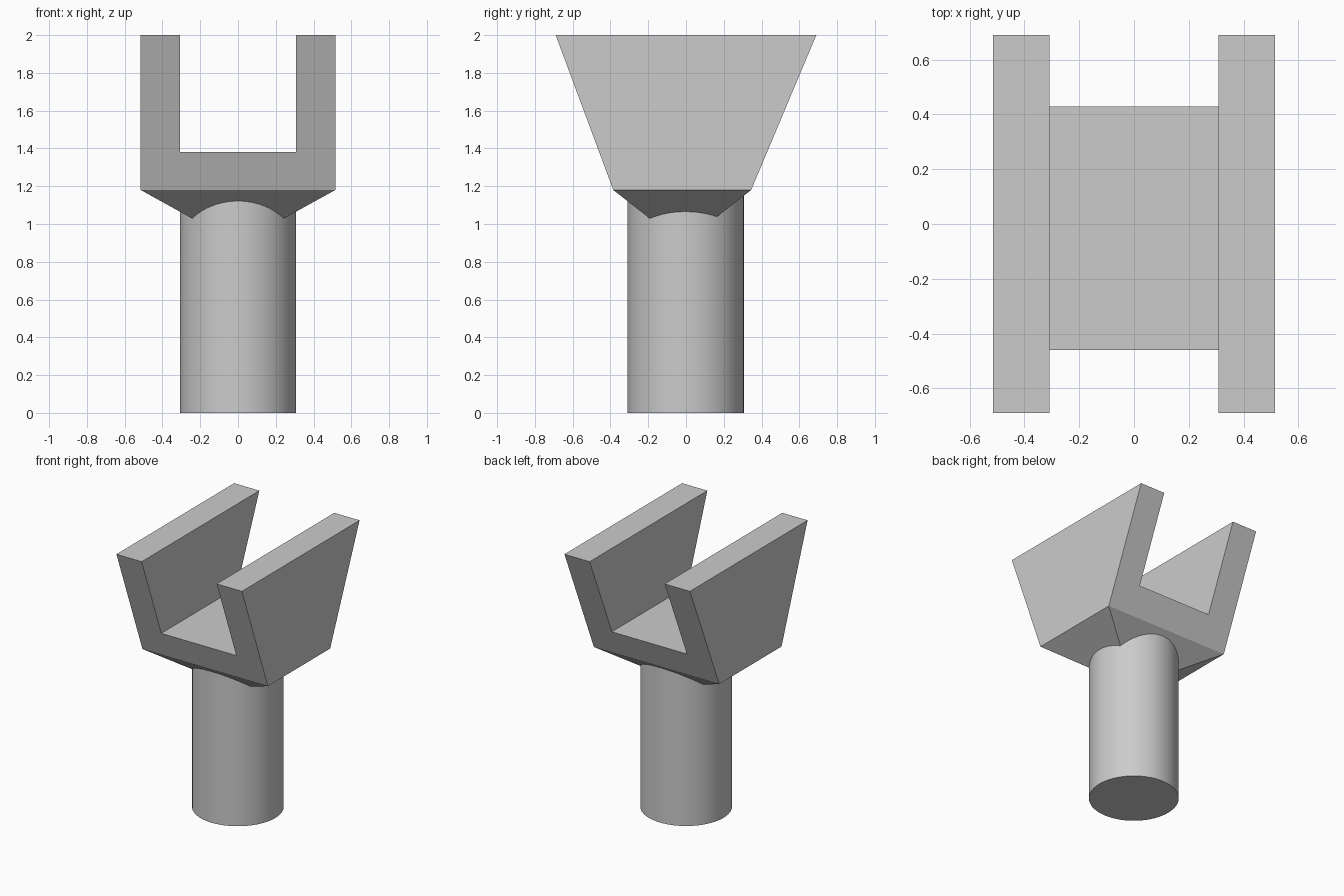
import bpy, bmesh, math

cube = bpy.data.objects.get("Cube")
if cube:
    bpy.data.objects.remove(cube, do_unlink=True)

grey = bpy.data.materials.new("light_grey")
grey.use_nodes = True
colour = (0.6, 0.6, 0.6, 1)
grey.diffuse_color = colour
grey.node_tree.nodes["Principled BSDF"].inputs["Base Color"].default_value = colour

HALF_W, SLOT_W = 0.515, 0.308
BASE_Z, FLOOR_Z, TOP_Z = 1.18, 1.38, 2.0


def y_ends(z):
    """Sloping front and back ends of the fork at height z."""
    t = (z - BASE_Z) / (TOP_Z - BASE_Z)
    return -0.385 - 0.305 * t, 0.345 + 0.345 * t


# U-shaped fork with flared ends, and a pyramid tapering into the post
right_half = [(-HALF_W, BASE_Z), (-HALF_W, TOP_Z), (-SLOT_W, TOP_Z), (-SLOT_W, FLOOR_Z)]
profile = right_half + [(-x, z) for x, z in reversed(right_half)]
bm = bmesh.new()
front = [bm.verts.new((x, y_ends(z)[0], z)) for x, z in profile]
back = [bm.verts.new((x, y_ends(z)[1], z)) for x, z in profile]
bm.faces.new(front)
bm.faces.new(back)
n = len(profile)
for i in range(n - 1):
    bm.faces.new((front[i], front[i + 1], back[i + 1], back[i]))
apex = bm.verts.new((0, -0.02, 0.895))
base = [front[0], front[-1], back[-1], back[0]]
for i in range(4):
    bm.faces.new((base[i], base[(i + 1) % 4], apex))
bmesh.ops.recalc_face_normals(bm, faces=bm.faces)
mesh = bpy.data.meshes.new("fork")
bm.to_mesh(mesh)
bm.free()
fork = bpy.data.objects.new("fork", mesh)
bpy.context.collection.objects.link(fork)
mesh.materials.append(grey)

# Round post, its top hidden inside the fork
post_top = BASE_Z - 0.01
bpy.ops.mesh.primitive_cylinder_add(vertices=64, radius=0.308, depth=post_top,
                                    location=(0, -0.002, post_top / 2))
post = bpy.context.object
post.name = "post"
post.data.materials.append(grey)
bpy.ops.object.shade_smooth_by_angle(angle=math.radians(30))
